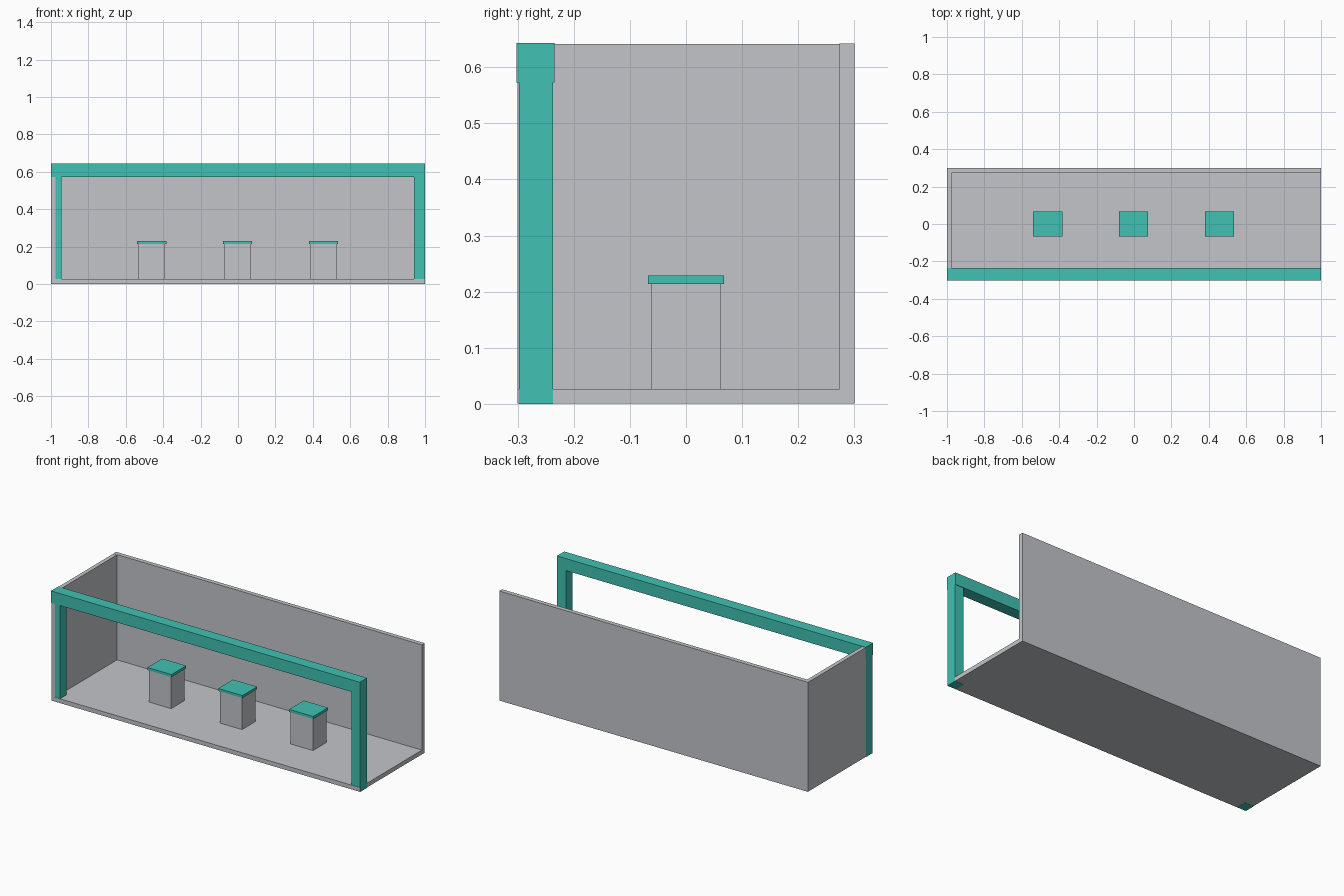
import bpy
import bmesh

if "Cube" in bpy.data.objects:
    bpy.data.objects.remove(bpy.data.objects["Cube"])


def make_material(name, rgb):
    mat = bpy.data.materials.new(name)
    mat.diffuse_color = (*rgb, 1.0)
    mat.use_nodes = True
    mat.node_tree.nodes["Principled BSDF"].inputs["Base Color"].default_value = mat.diffuse_color
    return mat


GREY = make_material("light grey", (0.552, 0.558, 0.584))
TEAL = make_material("teal", (0.053, 0.533, 0.445))


def box(name, x, y, z, mat):
    """Box spanning the given (min, max) range on each axis."""
    bm = bmesh.new()
    bmesh.ops.create_cube(bm, size=1.0)
    for v in bm.verts:
        v.co = [r[0] if c < 0 else r[1] for c, r in zip(v.co, (x, y, z))]
    mesh = bpy.data.meshes.new(name)
    bm.to_mesh(mesh)
    bm.free()
    mesh.materials.append(mat)
    obj = bpy.data.objects.new(name, mesh)
    bpy.context.collection.objects.link(obj)
    return obj


# Shell: floor, back wall and one end wall; the other end stays open
box("floor", (-0.999, 0.999), (-0.30, 0.30), (0.001, 0.026), GREY)
box("back_wall", (-0.999, 0.999), (0.274, 0.30), (0.026, 0.642), GREY)
box("end_wall", (-0.999, -0.975), (-0.30, 0.274), (0.026, 0.641), GREY)

# Front frame: two posts carrying a beam
box("left_post", (-1.0, -0.943), (-0.298, -0.237), (0.0, 0.573), TEAL)
box("right_post", (0.942, 1.0), (-0.298, -0.237), (0.0, 0.573), TEAL)
box("front_beam", (-1.0, 1.0), (-0.302, -0.234), (0.573, 0.643), TEAL)

# Row of pedestals with overhanging caps
for i, cx in enumerate((-0.461, -0.002, 0.457), 1):
    box(f"pedestal_{i}", (cx - 0.072, cx + 0.072), (-0.0625, 0.0625),
        (0.026, 0.214), GREY)
    box(f"pedestal_cap_{i}", (cx - 0.078, cx + 0.078), (-0.068, 0.068),
        (0.214, 0.229), TEAL)
